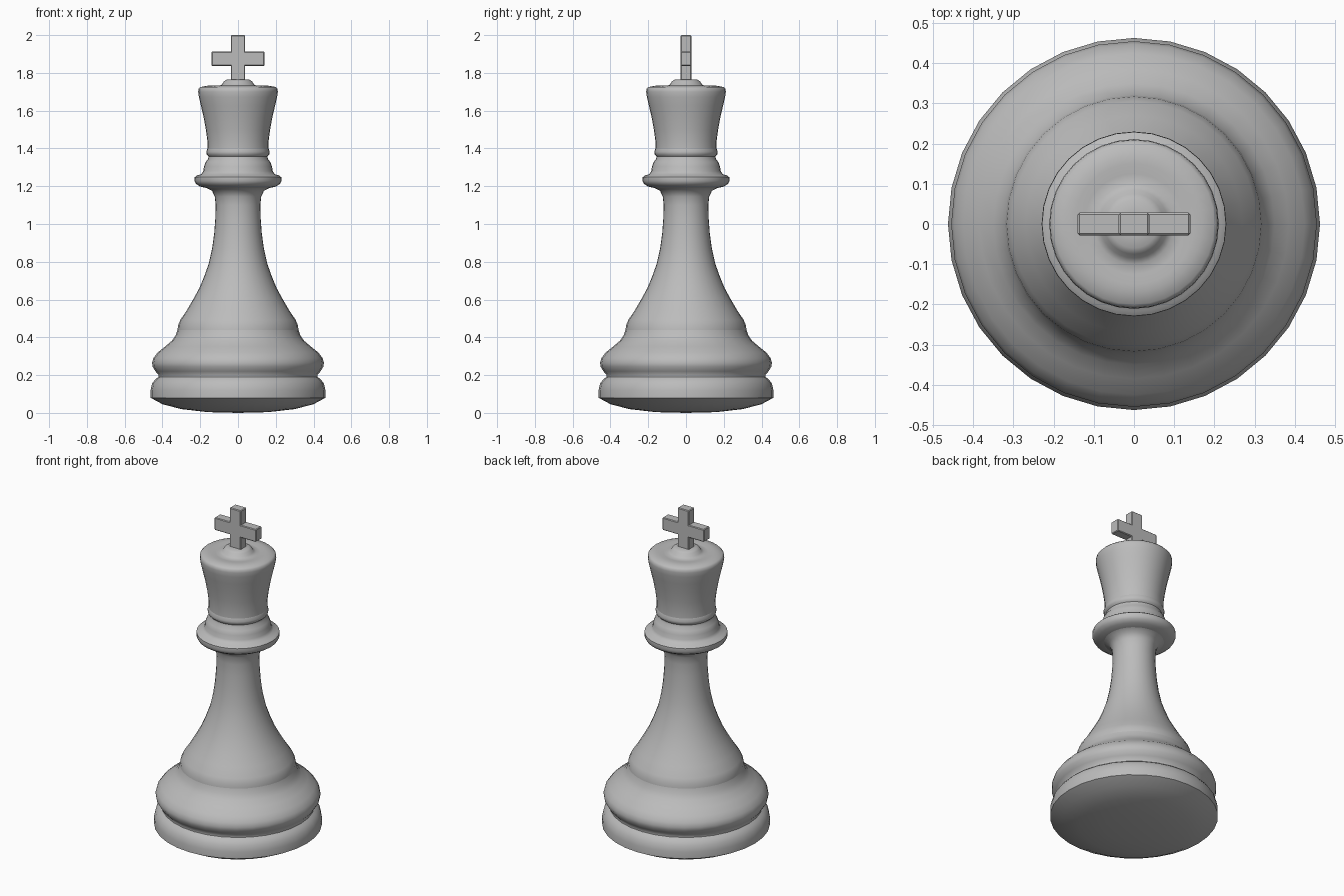
import bpy
import bmesh
import math
from mathutils import Matrix, Vector

cube = bpy.data.objects.get("Cube")
if cube:
    bpy.data.objects.remove(cube, do_unlink=True)

# Single grey finish
grey = bpy.data.materials.new("plain_grey")
grey.use_nodes = True
grey.diffuse_color = (0.5, 0.5, 0.5, 1)
grey.node_tree.nodes["Principled BSDF"].inputs["Base Color"].default_value = (0.5, 0.5, 0.5, 1)


def finish(name, bm, angle):
    bmesh.ops.recalc_face_normals(bm, faces=bm.faces)
    mesh = bpy.data.meshes.new(name)
    bm.to_mesh(mesh)
    bm.free()
    mesh.materials.append(grey)
    obj = bpy.data.objects.new(name, mesh)
    bpy.context.collection.objects.link(obj)
    bpy.ops.object.select_all(action='DESELECT')
    obj.select_set(True)
    bpy.context.view_layer.objects.active = obj
    bpy.ops.object.shade_smooth_by_angle(angle=math.radians(angle))
    return obj


def lathe(name, profile, sides=32):
    """Spin a (radius, height) profile around the z axis."""
    bm = bmesh.new()
    verts = [bm.verts.new((r, 0, z)) for r, z in profile]
    edges = [bm.edges.new(pair) for pair in zip(verts, verts[1:])]
    bmesh.ops.spin(bm, geom=verts + edges, axis=(0, 0, 1), cent=(0, 0, 0),
                   angle=math.tau, steps=sides, use_merge=True)
    bmesh.ops.remove_doubles(bm, verts=bm.verts, dist=0.0005)
    return finish(name, bm, 50)


# Foot with a shallow domed underside, up to the ledge over the bulge
lathe("base", [
    (0, 0), (.16, .004), (.3, .02), (.4, .046), (.463, .08),
    (.463, .12), (.455, .155), (.438, .178), (.422, .19), (.422, .202),
    (.437, .22), (.452, .245), (.455, .265), (.448, .29), (.425, .32),
    (.385, .352), (.35, .382), (.33, .41), (.32, .44)])

# Tapering stem
lathe("stem", [
    (.32, .44), (.317, .465), (.305, .493), (.27, .545), (.235, .605),
    (.205, .66), (.18, .72), (.155, .79), (.137, .87), (.126, .95),
    (.12, 1.03), (.118, 1.1), (.123, 1.145), (.137, 1.175), (.165, 1.19)])

# Collar flange and stacked rings
lathe("collar", [
    (.165, 1.19), (.2, 1.198), (.222, 1.212), (.23, 1.228), (.229, 1.248),
    (.217, 1.257), (.194, 1.264), (.184, 1.28), (.18, 1.305),
    (.171, 1.328), (.158, 1.345), (.156, 1.358), (.166, 1.368),
    (.168, 1.382), (.162, 1.4)])

# Flared head with a dished top and a small button
lathe("head", [
    (.162, 1.4), (.162, 1.44), (.17, 1.5), (.182, 1.565), (.196, 1.625),
    (.207, 1.672), (.211, 1.7), (.209, 1.716), (.2, 1.725), (.17, 1.731),
    (.15, 1.733), (.125, 1.729), (.1, 1.73), (.085, 1.738),
    (.075, 1.755), (.06, 1.764), (.03, 1.766), (0, 1.766)])

# Cross: a centre block with four arms extruded from its sides
bm = bmesh.new()
core = Matrix.Translation((0, 0, 1.875)) @ Matrix.Diagonal((.076, .056, .076, 1))
bmesh.ops.create_cube(bm, size=1, matrix=core)
reach = {(1, 0): .102, (-1, 0): .102, (0, 1): .087, (0, -1): .085}
bm.normal_update()
for face in list(bm.faces):
    n = face.normal.copy()
    length = reach.get((round(n.x), round(n.z)))
    if length and abs(n.y) < .5:
        tip = bmesh.ops.extrude_discrete_faces(bm, faces=[face])["faces"][0]
        bmesh.ops.translate(bm, verts=tip.verts, vec=n * length)
bmesh.ops.remove_doubles(bm, verts=bm.verts, dist=0.0005)
bmesh.ops.recalc_face_normals(bm, faces=bm.faces)
sharp = [e for e in bm.edges if e.calc_face_angle(0) > 1 and e.is_convex]
bmesh.ops.bevel(bm, geom=sharp, offset=.004, segments=1, affect='EDGES')
finish("cross", bm, 30)
